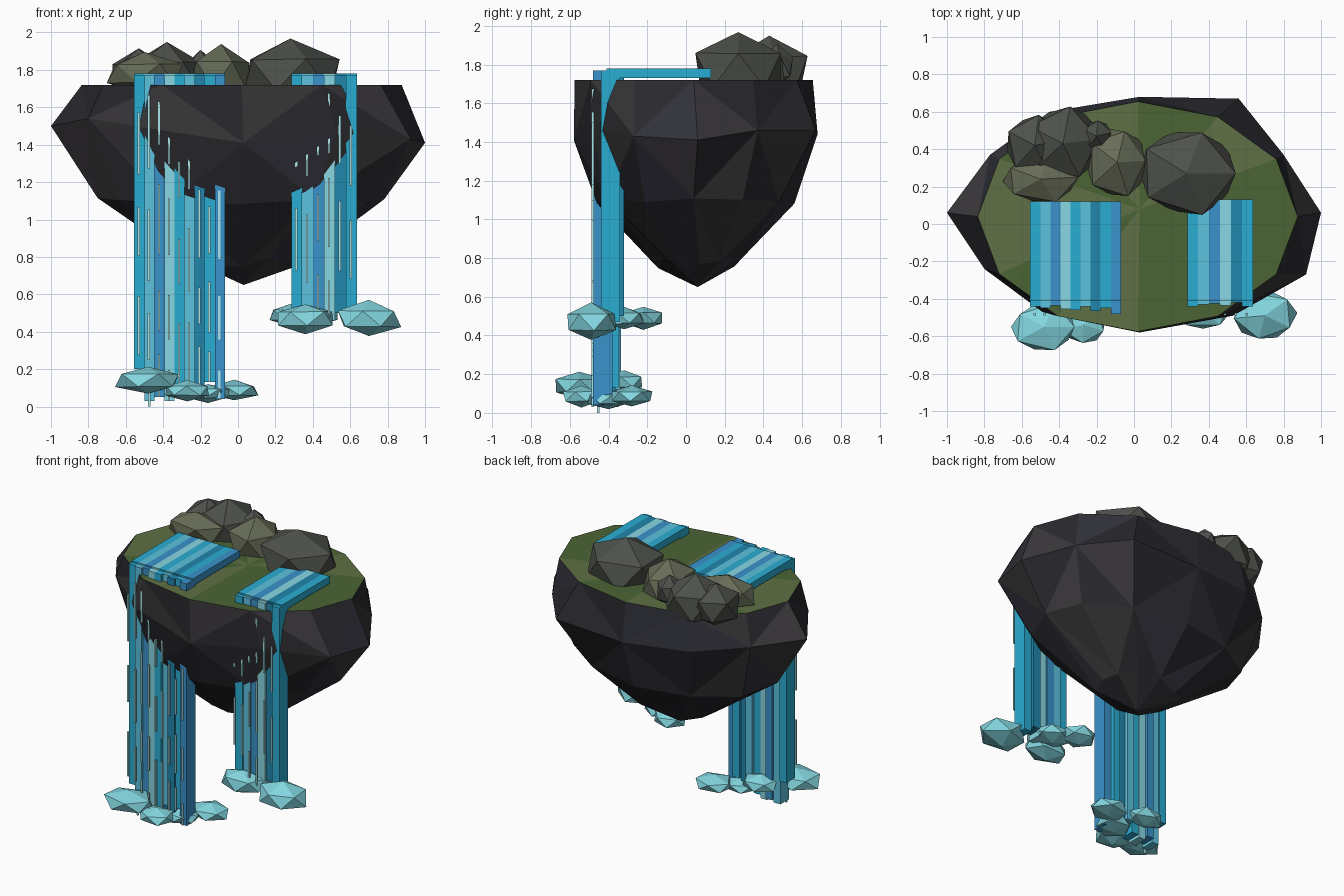
import bpy, bmesh, math, random
from mathutils import Vector

if "Cube" in bpy.data.objects:
    bpy.data.objects.remove(bpy.data.objects["Cube"])

random.seed(4)


def mat(name, c):
    m = bpy.data.materials.new(name)
    m.diffuse_color = (*c, 1)
    m.use_nodes = True
    m.node_tree.nodes["Principled BSDF"].inputs["Base Color"].default_value = m.diffuse_color
    return m


def finish(bm, name, mats):
    me = bpy.data.meshes.new(name)
    bmesh.ops.recalc_face_normals(bm, faces=bm.faces)
    bm.to_mesh(me)
    bm.free()
    for m in mats:
        me.materials.append(m)
    ob = bpy.data.objects.new(name, me)
    bpy.context.collection.objects.link(ob)
    return ob


STONE = [mat("stone_a", (.022, .022, .027)), mat("stone_b", (.042, .039, .042)), mat("stone_c", (.03, .03, .042))]
GRASS = [mat("grass_dark", (.07, .13, .035)), mat("grass_light", (.115, .162, .058))]
ROCK = [mat("rock_dark", (.075, .082, .07)), mat("rock_light", (.135, .15, .095))]
WATER = {
    "m": mat("water_mid", (.023, .42, .65)),
    "l": mat("water_light", (.11, .54, .73)),
    "b": mat("water_blue", (.042, .29, .60)),
    "p": mat("water_pale", (.25, .68, .77)),
    "d": mat("water_dark", (.014, .24, .41)),
}
FOAM = mat("foam", (.23, .68, .75))
DROP = mat("droplets", (.40, .80, .84))

# Floating island: 12-sided rings closing to a tip below, grass fan on top
N = 12
RINGS = [  # z, centre y, radius x, radius y, radius jitter, z jitter
    (1.72, .04, .855, .615, 0, 0),
    (1.46, .05, .96, .63, 0, .04),
    (1.10, .04, .775, .51, .02, .03),
    (.77, .07, .31, .215, .03, .03),
]
bm = bmesh.new()
rings = []
for z, cy, rx, ry, jr, jz in RINGS:
    ring = []
    for i in range(N):
        a = 2 * math.pi * i / N
        k = 1 + random.uniform(-jr, jr)
        ring.append(bm.verts.new((.02 + rx * k * math.cos(a), cy + ry * k * math.sin(a),
                                  z + random.uniform(-jz, jz))))
    rings.append(ring)
# uneven outline of the widest ring
OUTLINE = {0: (1, .06, 1.41), 1: (.80, .37, 1.46), 2: (.56, .67, 1.46), 3: (.03, .68, 1.44),
           4: (-.45, .60, 1.47), 5: (-.77, .37, 1.5), 6: (-1, .06, 1.5), 7: (-.8, -.24, 1.54),
           8: (-.49, -.47, 1.49), 9: (.03, -.58, 1.41), 10: (.53, -.49, 1.47), 11: (.92, -.27, 1.43)}
for i, co in OUTLINE.items():
    rings[1][i].co = co
top = bm.verts.new((.03, .08, 1.72))
tip = bm.verts.new((.03, .06, .65))
for i in range(N):
    j = (i + 1) % N
    f = bm.faces.new((top, rings[0][i], rings[0][j]))
    f.material_index = 3 + (1 if i in (1, 3, 5, 6, 8) else 0)
    for r, (u, w) in enumerate(zip(rings, rings[1:])):
        if (i + r) % 2:
            tris = ((u[i], u[j], w[i]), (u[j], w[j], w[i]))
        else:
            tris = ((u[i], u[j], w[j]), (u[i], w[j], w[i]))
        for t in tris:
            bm.faces.new(t).material_index = random.randrange(3)
    bm.faces.new((rings[-1][i], rings[-1][j], tip)).material_index = i % 3
finish(bm, "floating_island", STONE + GRASS)


def boulder(name, loc, size, m, jitter=.08, turn=0):
    bm = bmesh.new()
    bmesh.ops.create_icosphere(bm, subdivisions=1, radius=1)
    c, s = math.cos(turn), math.sin(turn)
    for v in bm.verts:
        p = v.co * (1.04 + random.uniform(-jitter, jitter))
        p = Vector((p.x * c - p.y * s, p.x * s + p.y * c, p.z))
        # widen sideways so the blunt silhouette fills its extents
        v.co = Vector(loc) + Vector((p.x * size[0] * 1.07, p.y * size[1] * 1.03, p.z * size[2] * .96))
    finish(bm, name, [m])


# Boulders along the back of the grass
for n, (loc, size, k) in enumerate([
    ((.28, .27, 1.77), (.26, .23, .19), 0),
    ((-.09, .33, 1.77), (.16, .19, .16), 1),
    ((-.50, .24, 1.78), (.20, .13, .11), 1),
    ((-.38, .43, 1.76), (.20, .20, .18), 0),
    ((-.53, .42, 1.76), (.15, .17, .15), 0),
    ((-.20, .47, 1.79), (.08, .09, .11), 0),
]):
    boulder(f"boulder_{n + 1}", loc, size, ROCK[k], .07, n * 1.3)

# Foam clumps where the falls end
for n, (loc, size) in enumerate([
    ((-.48, -.55, .14), (.17, .13, .075)),
    ((-.27, -.54, .085), (.12, .10, .055)),
    ((-.02, -.28, .085), (.13, .11, .055)),
    ((-.16, -.40, .07), (.12, .11, .05)),
    ((-.36, -.32, .16), (.12, .10, .06)),
    ((.70, -.49, .47), (.165, .14, .095)),
    ((.36, -.46, .47), (.15, .10, .08)),
    ((.28, -.22, .49), (.11, .10, .06)),
    ((.42, -.32, .49), (.12, .11, .06)),
]):
    boulder(f"foam_{n + 1}", loc, size, FOAM, .07, n * .9)


def box(bm, x0, x1, y0, y1, z0, z1):
    r = bmesh.ops.create_cube(bm, size=1)
    for v in r["verts"]:
        v.co = (x0 + (x1 - x0) * (v.co.x + .5), y0 + (y1 - y0) * (v.co.y + .5), z0 + (z1 - z0) * (v.co.z + .5))


# Waterfalls: flat stream strips on the grass, each dropping into a long column
def waterfall(name, x0, x1, y_back, colours, fronts, ends):
    w = (x1 - x0) / len(colours)
    drops = bmesh.new()
    for i, c in enumerate(colours):
        a, b, front = x0 + i * w, x0 + (i + 1) * w, fronts[i]
        bm = bmesh.new()
        box(bm, a, b, -.41, y_back, 1.73, 1.78)
        box(bm, a, b, front, front + .10, ends[i], 1.77)
        finish(bm, f"{name}_strip_{i + 1}", [WATER[c]])
        # broken droplet lines hanging just in front of each column
        z = 1.68 - random.uniform(0, .2)
        while z > ends[i] + .15:
            n = max(z - random.uniform(.18, .4), ends[i])
            x = a + w * .45
            box(drops, x - .006, x + .006, -.488, -.476, n, z)
            z = n - random.uniform(.1, .22)
    if name == "left_fall":
        box(drops, -.48, -.468, -.46, -.448, 0, .1)
    finish(drops, name + "_droplets", [DROP])


waterfall("left_fall", -.555, -.07, .12, "mlbpmldmb",
          (-.44, -.45, -.435, -.455, -.46, -.44, -.465, -.45, -.48),
          (.20, .03, .05, .03, .05, .12, .10, .13, .04))
waterfall("right_fall", .285, .635, .13, "mlbpdm",
          (-.44, -.43, -.425, -.435, -.42, -.44),
          (.50, .47, .48, .46, .50, .47))
